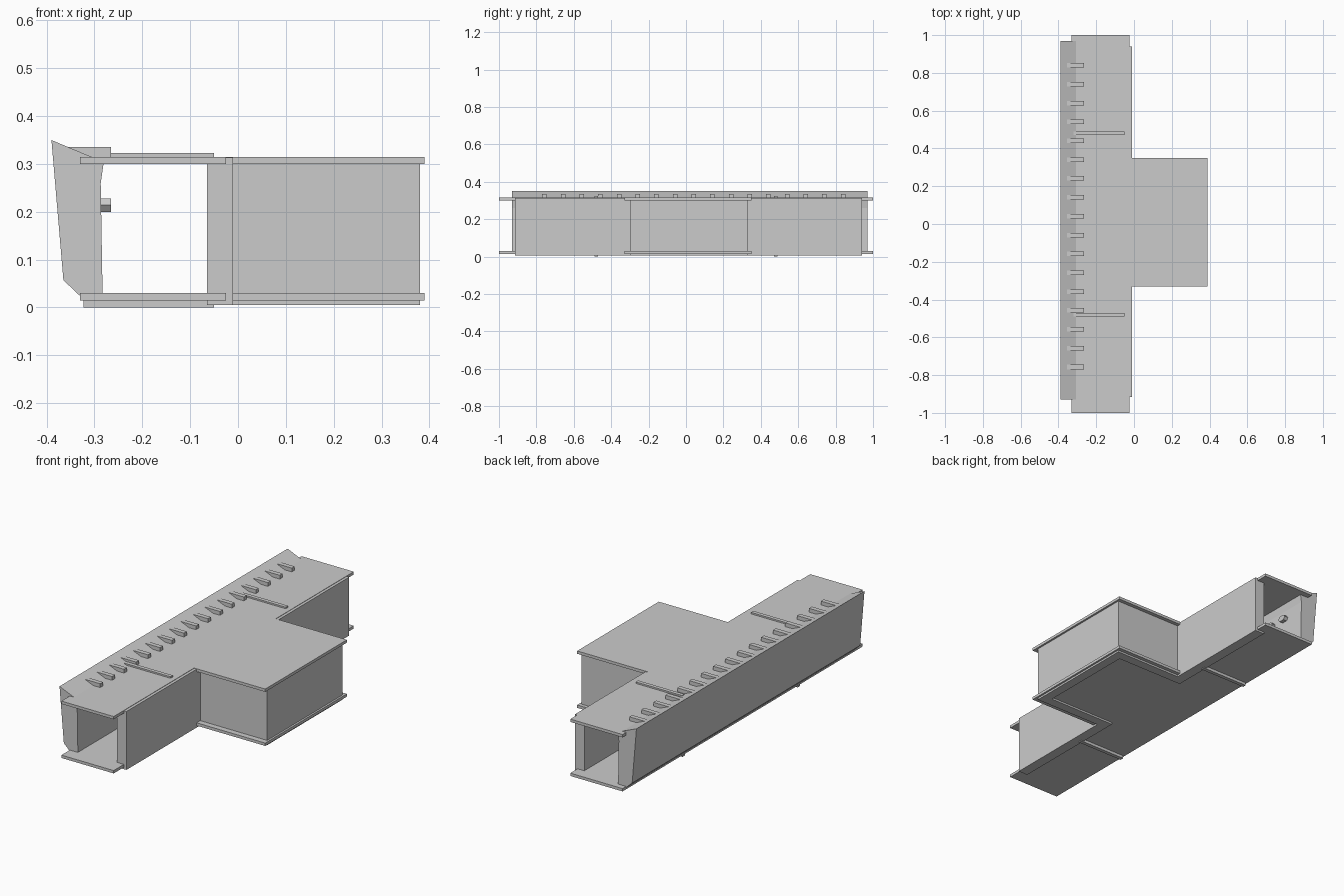
import bpy, bmesh
from mathutils import Vector

if "Cube" in bpy.data.objects:
    bpy.data.objects.remove(bpy.data.objects["Cube"])


def prism(name, base, offset):
    """Extrude a closed loop of 3D points along an offset."""
    bm = bmesh.new()
    face = bm.faces.new([bm.verts.new(p) for p in base])
    ext = bmesh.ops.extrude_face_region(bm, geom=[face])
    bmesh.ops.translate(bm, vec=Vector(offset),
                        verts=[g for g in ext["geom"] if isinstance(g, bmesh.types.BMVert)])
    bmesh.ops.recalc_face_normals(bm, faces=bm.faces[:])
    mesh = bpy.data.meshes.new(name)
    bm.to_mesh(mesh)
    bm.free()
    ob = bpy.data.objects.new(name, mesh)
    bpy.context.collection.objects.link(ob)
    return ob


def flat(name, outline, z0, z1):
    return prism(name, [(x, y, z0) for x, y in outline], (0, 0, z1 - z0))


def box(name, x0, x1, y0, y1, z0, z1):
    return flat(name, [(x0, y0), (x1, y0), (x1, y1), (x0, y1)], z0, z1)


# T-shaped floor and roof plates
tee = [(-0.33, -1), (-0.025, -1), (-0.025, -0.33), (0.39, -0.33),
       (0.39, 0.35), (-0.025, 0.35), (-0.025, 1), (-0.33, 1)]
flat("floor_plate", tee, 0.015, 0.03)
flat("roof_plate", tee, 0.30, 0.315)

# Wall that follows the T around the side branch
outer = [(-0.01, -0.915), (-0.01, -0.30), (0.38, -0.30),
         (0.38, 0.33), (-0.01, 0.33), (-0.01, 0.94)]
inner = [(-0.065, 0.94), (-0.065, 0.28), (0.33, 0.28),
         (0.33, -0.25), (-0.065, -0.25), (-0.065, -0.915)]
flat("branch_wall", outer + inner, 0.005, 0.313)

# Slanted long wall with a raised lip
profile = [(-0.39, 0.35), (-0.365, 0.057), (-0.328, 0.022), (-0.283, 0.022),
           (-0.287, 0.26), (-0.28, 0.308), (-0.308, 0.3155)]
prism("slanted_wall", [(x, -0.93, z) for x, z in profile], (0, 1.90, 0))

# Row of roof ribs with matching studs on the inside of the slanted wall
for i in range(17):
    y = -0.757 + i * 0.0998
    box(f"roof_rib_{i + 1}", -0.358, -0.266, y - 0.012, y + 0.012, 0.31, 0.335)
    stud = [(-0.026, 0), (-0.015, 0.014), (0.015, 0.014),
            (0.026, 0), (0.015, -0.014), (-0.015, -0.014)]
    prism(f"inner_stud_{i + 1}", [(-0.30, y + dy, 0.214 + dz) for dy, dz in stud],
          (0.035, 0, 0))

# Seam bars across roof and floor
for side, y in (("front", -0.48), ("back", 0.48)):
    box(f"roof_bar_{side}", -0.32, -0.05, y - 0.01, y + 0.01, 0.31, 0.323)
    box(f"floor_bar_{side}", -0.323, -0.05, y - 0.01, y + 0.01, 0.0, 0.02)
